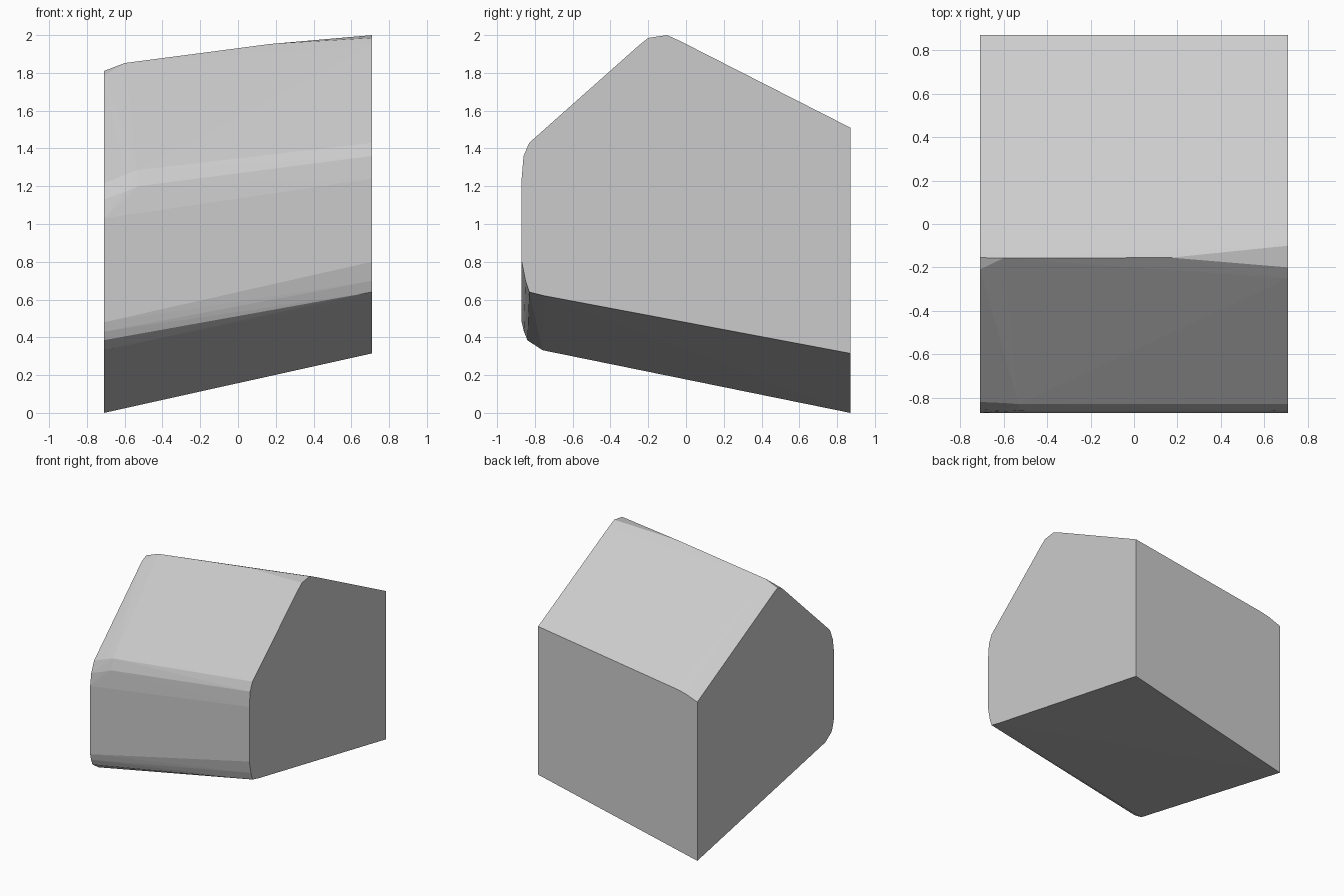
import bpy, bmesh

# Cross-sections of the sheared block: x position -> (y, z) points
sections = {
    # left end face
    -0.71: [(0.87, 0.0), (0.87, 1.28), (-0.10, 1.785), (-0.155, 1.81), (-0.21, 1.785),
            (-0.82, 1.215), (-0.855, 1.13), (-0.87, 1.03),
            (-0.87, 0.48), (-0.858, 0.43), (-0.84, 0.385), (-0.76, 0.332)],
    # softened crest and eaves near the left end
    -0.60: [(0.87, 1.32), (-0.157, 1.852), (-0.825, 1.26), (-0.86, 1.17)],
    -0.53: [(0.87, 1.335), (-0.83, 1.285), (-0.86, 1.2)],
    # sharp ridge end
    0.17: [(-0.155, 1.953)],
    # right end face
    0.71: [(0.87, 0.315), (0.87, 1.51), (-0.03, 1.968), (-0.10, 2.0), (-0.20, 1.985),
           (-0.25, 1.945), (-0.83, 1.43), (-0.86, 1.36), (-0.87, 1.24),
           (-0.87, 0.80), (-0.85, 0.70), (-0.83, 0.64), (-0.75, 0.62)],
}

# Wrap the sections in one convex, faceted solid
bm = bmesh.new()
for x, profile in sections.items():
    for y, z in profile:
        bm.verts.new((x, y, z))
result = bmesh.ops.convex_hull(bm, input=bm.verts[:])
loose = [v for v in bm.verts if not v.link_faces]
bmesh.ops.delete(bm, geom=loose, context='VERTS')
bmesh.ops.dissolve_limit(bm, angle_limit=0.01, verts=bm.verts[:], edges=bm.edges[:])
bmesh.ops.recalc_face_normals(bm, faces=bm.faces[:])

mesh = bpy.data.meshes.new("slanted_block")
bm.to_mesh(mesh)
bm.free()
block = bpy.data.objects.new("slanted_block", mesh)
bpy.context.collection.objects.link(block)
